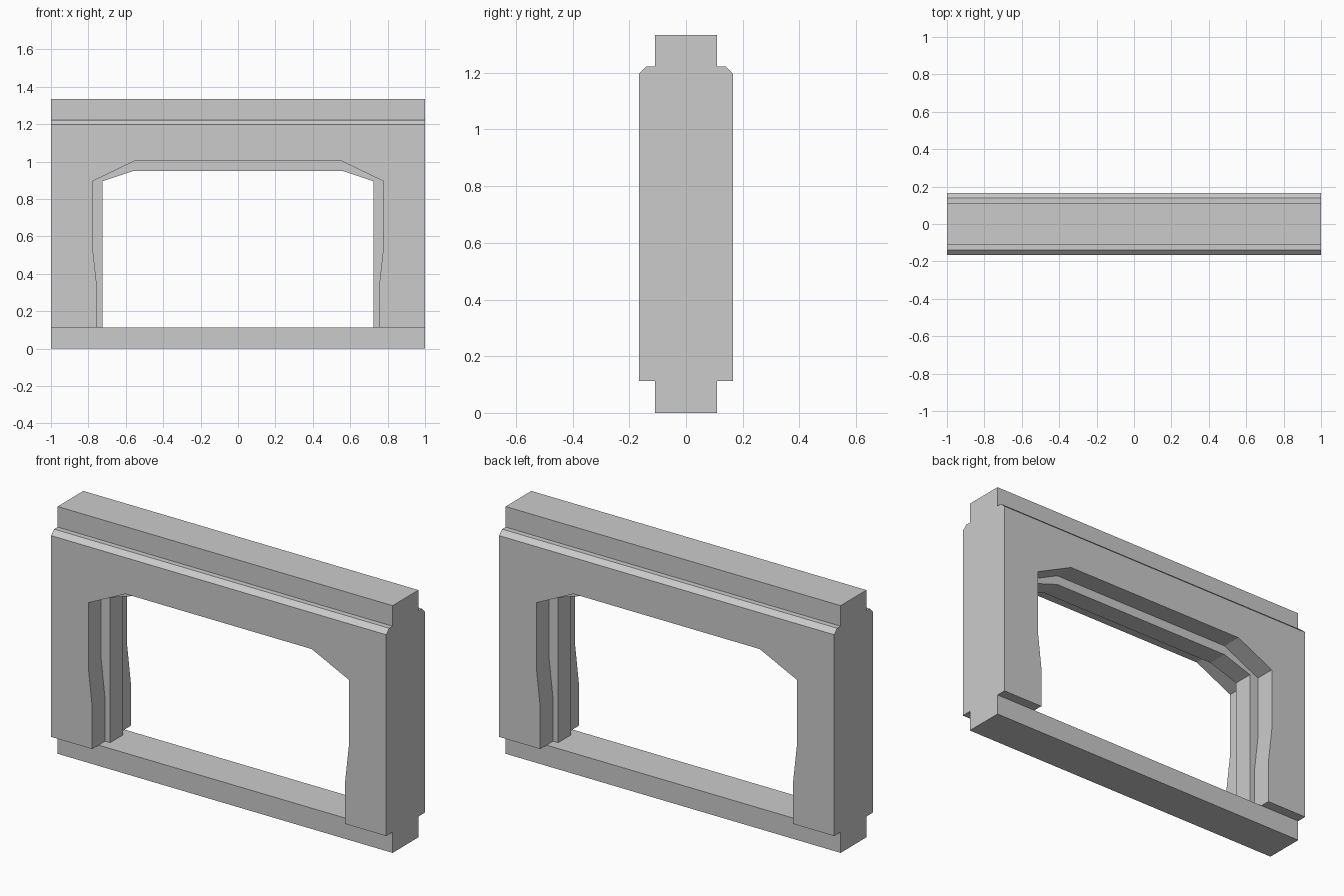
import bpy, bmesh
from mathutils import Vector

if "Cube" in bpy.data.objects:
    bpy.data.objects.remove(bpy.data.objects["Cube"])


def mirrored(half):
    """Close a right-hand half outline by mirroring it across the centre."""
    return half + [(-a, b) for a, b in reversed(half)]


def prism(name, outline, place, start, end):
    """Extrude a 2D outline; place(a, b, depth) puts its points in space."""
    bm = bmesh.new()
    face = bm.faces.new([bm.verts.new(place(a, b, start)) for a, b in outline])
    new = bmesh.ops.extrude_face_region(bm, geom=[face])["geom"]
    shift = Vector(place(0, 0, end)) - Vector(place(0, 0, start))
    bmesh.ops.translate(bm, vec=shift,
                        verts=[v for v in new if isinstance(v, bmesh.types.BMVert)])
    bmesh.ops.recalc_face_normals(bm, faces=bm.faces)
    mesh = bpy.data.meshes.new(name)
    bm.to_mesh(mesh)
    bm.free()
    obj = bpy.data.objects.new(name, mesh)
    bpy.context.collection.objects.link(obj)
    return obj


def along_x(a, b, d):
    return (d, a, b)


def along_y(a, b, d):
    return (a, d, b)


def cut(target, cutter):
    mod = target.modifiers.new("cut", "BOOLEAN")
    mod.operation = "DIFFERENCE"
    mod.solver = "EXACT"
    mod.object = cutter
    bpy.context.view_layer.objects.active = target
    bpy.ops.object.modifier_apply(modifier=mod.name)
    bpy.data.objects.remove(cutter)


# Wall frame: stepped section with chamfered shoulders, run along x
SILL = 0.112
section = mirrored([(0.11, 0), (0.11, SILL), (0.165, SILL), (0.165, 1.198),
                    (0.139, 1.223), (0.11, 1.223), (0.11, 1.334)])
frame = prism("window_wall_frame", section, along_x, -1, 1)

# Through opening with clipped upper corners
opening = mirrored([(0.725, SILL), (0.725, 0.895), (0.556, 0.951)])
cut(frame, prism("opening_cutter", opening, along_y, -0.4, 0.4))

# Wider rebate on both faces, narrowing near the foot of each jamb
rebate = mirrored([(0.755, SILL), (0.755, 0.34), (0.778, 0.545),
                   (0.778, 0.895), (0.556, 1.002)])
for side in (-1, 1):
    cut(frame, prism("rebate_cutter", rebate, along_y, side * 0.055, side * 0.4))
